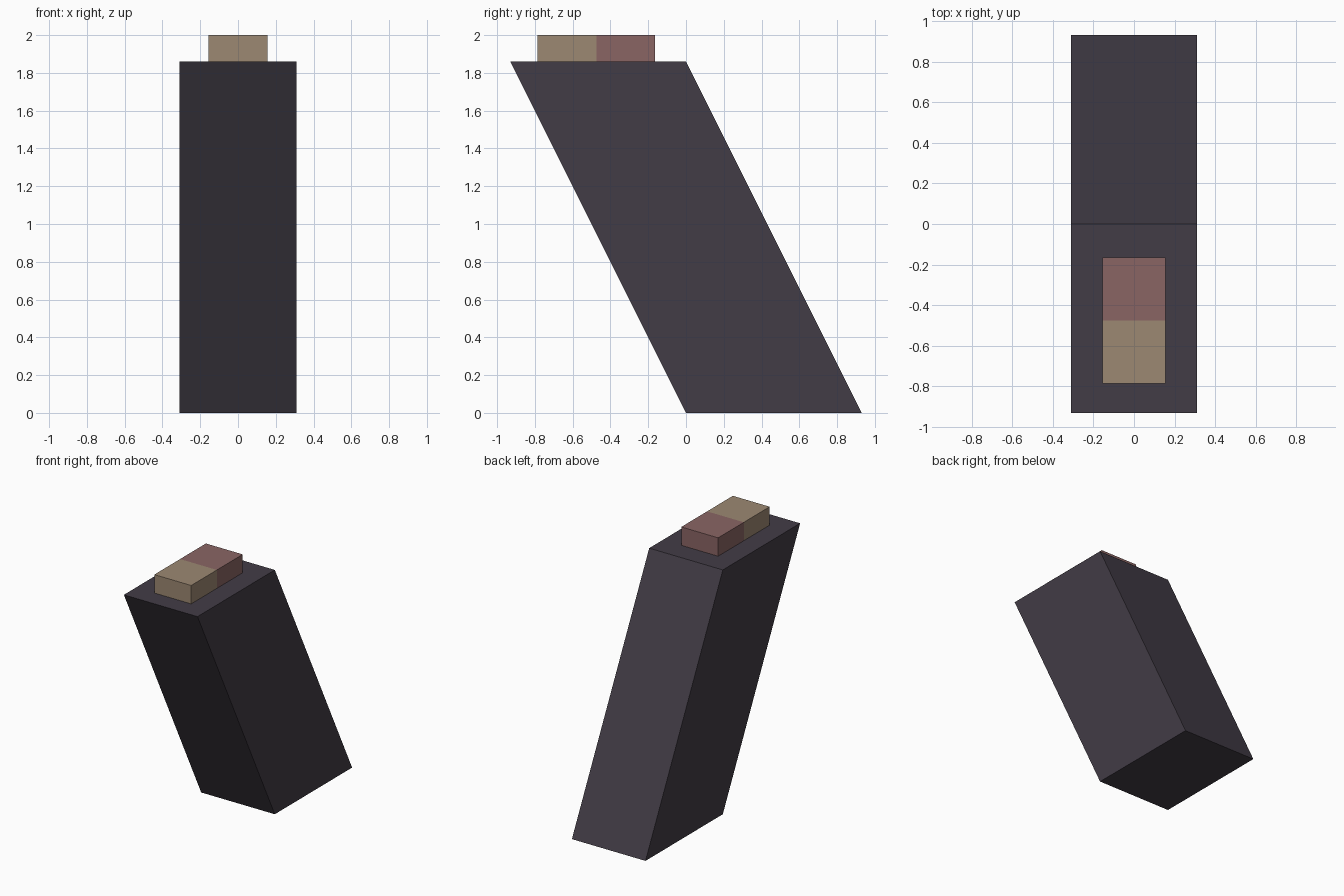
import bpy, bmesh

if "Cube" in bpy.data.objects:
    bpy.data.objects.remove(bpy.data.objects["Cube"])


def srgb(r, g, b):
    def lin(c):
        c /= 255
        return c / 12.92 if c <= 0.04045 else ((c + 0.055) / 1.055) ** 2.4
    return (lin(r), lin(g), lin(b), 1)


def material(name, colour):
    m = bpy.data.materials.new(name)
    m.diffuse_color = colour
    m.use_nodes = True
    m.node_tree.nodes["Principled BSDF"].inputs["Base Color"].default_value = m.diffuse_color
    return m


def extrude_profile(name, profile, half_width, mat):
    """Extrude a (y, z) side profile symmetrically along x."""
    bm = bmesh.new()
    face = bm.faces.new([bm.verts.new((-half_width, y, z)) for y, z in profile])
    res = bmesh.ops.extrude_face_region(bm, geom=[face])
    verts = [v for v in res["geom"] if isinstance(v, bmesh.types.BMVert)]
    bmesh.ops.translate(bm, verts=verts, vec=(2 * half_width, 0, 0))
    bmesh.ops.recalc_face_normals(bm, faces=bm.faces)
    mesh = bpy.data.meshes.new(name)
    bm.to_mesh(mesh)
    bm.free()
    mesh.materials.append(mat)
    obj = bpy.data.objects.new(name, mesh)
    bpy.context.collection.objects.link(obj)
    return obj


def block(name, y0, y1, z0, z1, half_width, mat):
    return extrude_profile(name, [(y0, z0), (y1, z0), (y1, z1), (y0, z1)],
                           half_width, mat)


dark = material("dark plum grey", srgb(66, 60, 70))
tan = material("tan", srgb(156, 136, 114))
red = material("dusty red", srgb(138, 101, 100))

# Leaning body: a sheared box overhanging to the front
W, TOP = 0.93, 1.86
extrude_profile("leaning_body", [(0, 0), (W, 0), (0, TOP), (-W, TOP)], 0.31, dark)

# Two-colour raised cap
block("front_cap", -0.785, -0.475, TOP, 2.0, 0.155, tan)
block("rear_cap", -0.475, -0.165, TOP, 2.0, 0.155, red)
